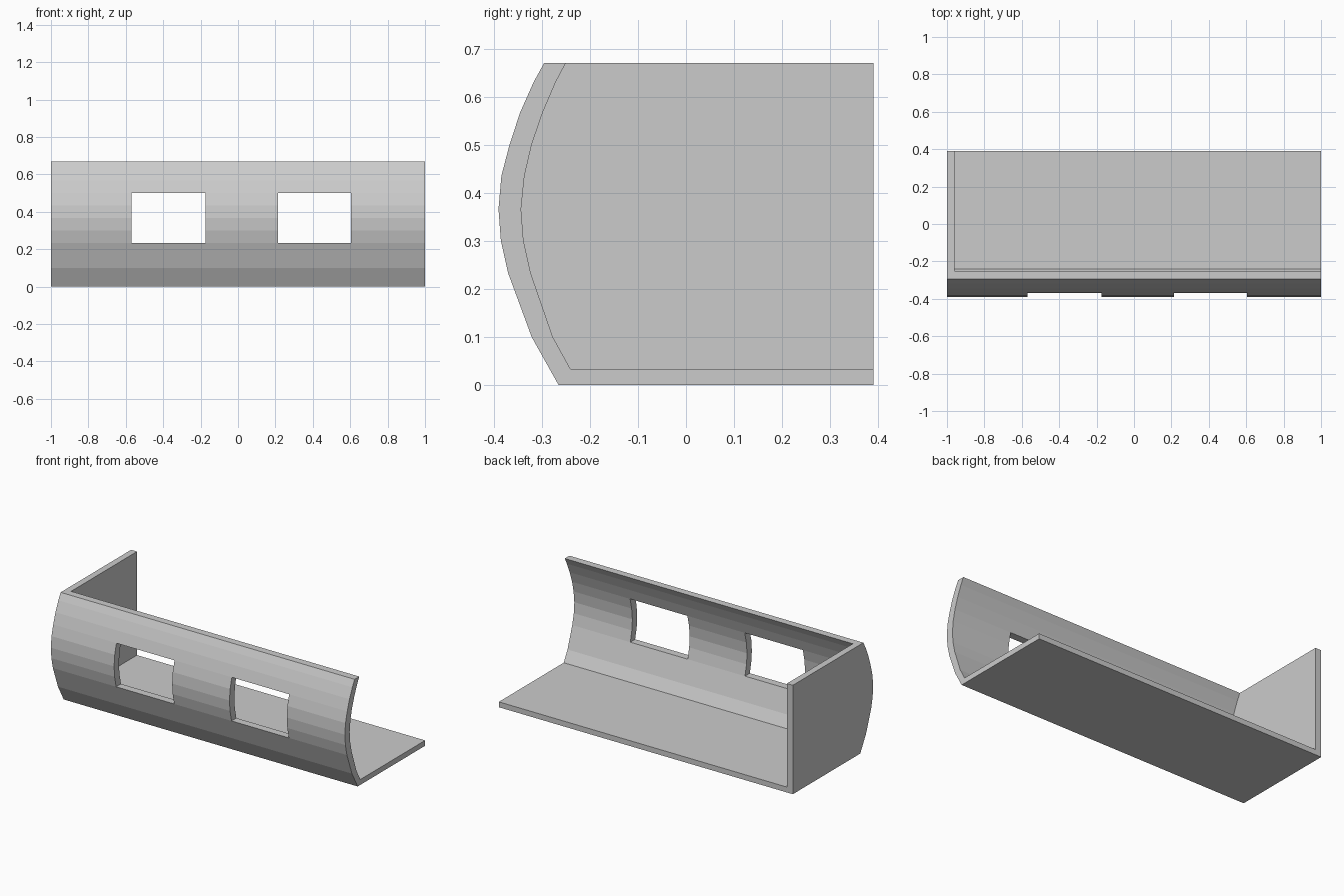
import bpy
import bmesh

if "Cube" in bpy.data.objects:
    bpy.data.objects.remove(bpy.data.objects["Cube"])

# Cross-section (y, z): outer and inner lines of the curved front wall
heights = [0.10, 0.233, 0.30, 0.366, 0.435, 0.50, 0.567, 0.63, 0.67]
outer_y = [-0.321, -0.37, -0.385, -0.39, -0.384, -0.367, -0.345, -0.317, -0.295]
inner_y = [-0.277, -0.323, -0.338, -0.343, -0.336, -0.321, -0.298, -0.271, -0.25]
outer = [(-0.265, 0.0)] + list(zip(outer_y, heights))
inner = [(-0.24, 0.033)] + list(zip(inner_y, heights))
BACK, FLOOR, TOP = 0.39, 0.033, 0.67

# Section regions: wall strips, floor slab, and the inside filled only at the end
strips = [[outer[i], outer[i + 1], inner[i + 1], inner[i]] for i in range(len(heights))]
floor = [outer[0], inner[0], (BACK, FLOOR), (BACK, 0.0)]
inside = inner + [(BACK, TOP), (BACK, FLOOR)]

# Stations along the length: end wall, then piers and two windows
stations = [-1.0, -0.96, -0.57, -0.175, 0.215, 0.605, 1.0]
window_bays = (2, 4)
window_strips = range(2, 6)

bm = bmesh.new()
verts = {}
faces = {}


def vert(x, p):
    key = (x, p[0], p[1])
    if key not in verts:
        verts[key] = bm.verts.new(key)
    return verts[key]


def toggle(loop):
    """Keep a face only while one cell uses it, so inner partitions vanish."""
    key = frozenset(loop)
    if key in faces:
        del faces[key]
    else:
        faces[key] = loop


def prism(section, x0, x1):
    a = [vert(x0, p) for p in section]
    b = [vert(x1, p) for p in section]
    toggle(a)
    toggle(b[::-1])
    for i in range(len(a)):
        j = (i + 1) % len(a)
        toggle([a[j], a[i], b[i], b[j]])


for bay, (x0, x1) in enumerate(zip(stations, stations[1:])):
    prism(floor, x0, x1)
    for s, strip in enumerate(strips):
        if not (bay in window_bays and s in window_strips):
            prism(strip, x0, x1)
    if bay == 0:
        prism(inside, x0, x1)

for loop in faces.values():
    bm.faces.new(loop)
bmesh.ops.recalc_face_normals(bm, faces=bm.faces[:])

mesh = bpy.data.meshes.new("curved_wall_shell")
bm.to_mesh(mesh)
bm.free()

# Plain grey finish
grey = bpy.data.materials.new("light_grey")
grey.diffuse_color = (0.6, 0.6, 0.6, 1.0)
grey.use_nodes = True
grey.node_tree.nodes["Principled BSDF"].inputs["Base Color"].default_value = grey.diffuse_color
mesh.materials.append(grey)

shell = bpy.data.objects.new("curved_wall_shell", mesh)
bpy.context.collection.objects.link(shell)
